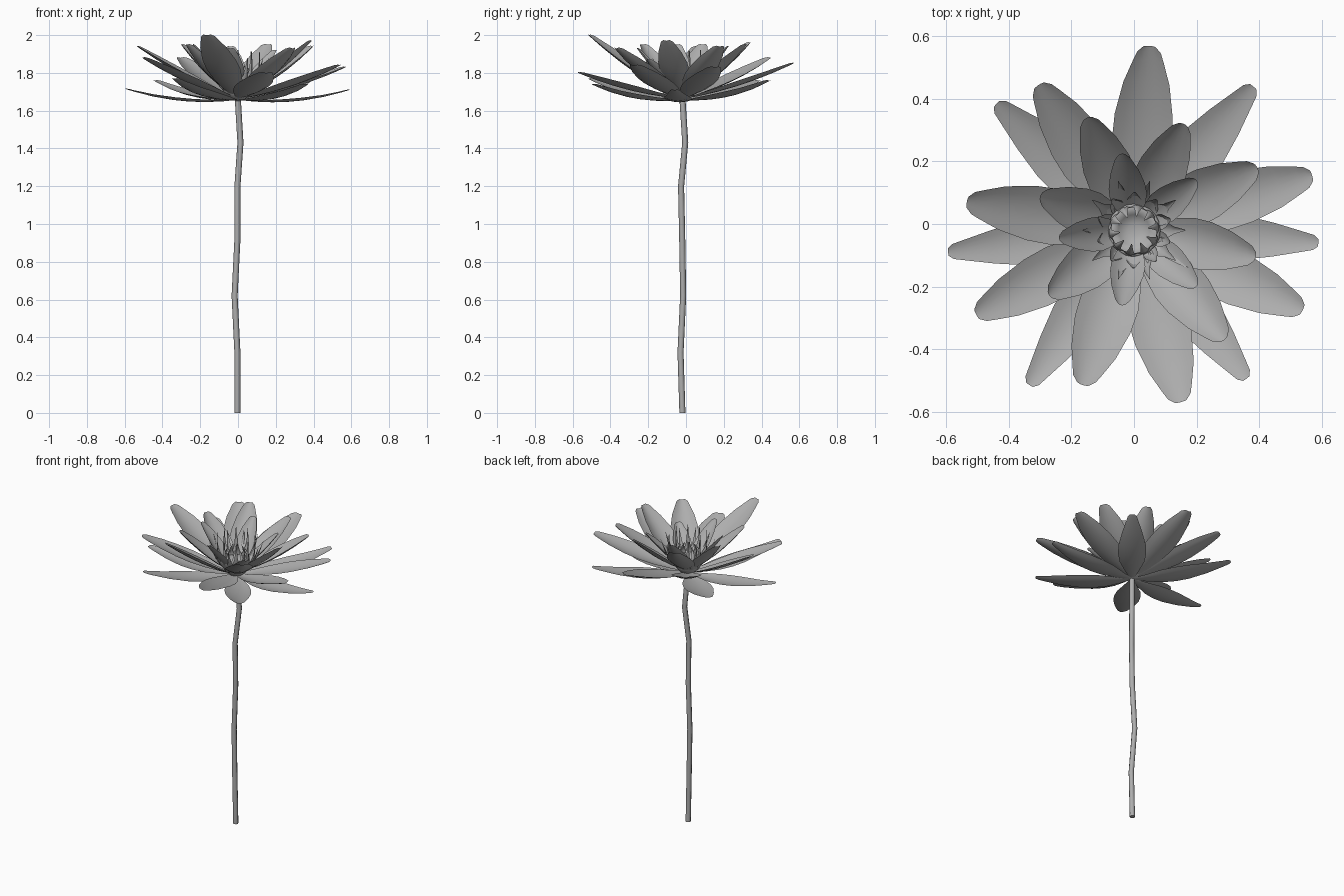
import bpy, bmesh, math
from mathutils import Vector

if "Cube" in bpy.data.objects:
    bpy.data.objects.remove(bpy.data.objects["Cube"])

CX, CY = 0.0, -0.02          # flower axis
PROFILE = [(0, .18), (.12, .45), (.3, .82), (.47, 1), (.62, .98), (.8, .78), (.92, .52), (.97, .4), (1, .2)]
TAPER = [(0, .2), (.12, .5), (.28, .88), (.42, 1), (.56, .97), (.75, .72), (.92, .42), (.975, .32), (1, .16)]
SPIKE = [(0, .6), (.15, .9), (.32, 1), (.48, .85), (.62, .42), (.8, .25), (1, .04)]

GREY = bpy.data.materials.new("mid_grey")
GREY.diffuse_color = (.42, .42, .42, 1)
GREY.use_nodes = True
GREY.node_tree.nodes["Principled BSDF"].inputs["Base Color"].default_value = GREY.diffuse_color


def finish(name, bm):
    me = bpy.data.meshes.new(name)
    bm.to_mesh(me)
    bm.free()
    for p in me.polygons:
        p.use_smooth = True
    me.materials.append(GREY)
    ob = bpy.data.objects.new(name, me)
    bpy.context.collection.objects.link(ob)
    return ob


def leaf(bm, ang, base, ctrl, tip, width, cup, profile, n=6):
    """Cupped blade along a radial quadratic curve; points are (radius, z)."""
    out = Vector((math.cos(ang), math.sin(ang), 0))
    side = Vector((-out.y, out.x, 0))
    up = Vector((0, 0, 1))
    org = Vector((CX, CY, 0))
    a, b, c = Vector(base), Vector(ctrl), Vector(tip)
    rows = []
    for t, w in profile:
        p = a * (1 - t) ** 2 + b * 2 * t * (1 - t) + c * t * t
        d = ((b - a) * (1 - t) + (c - b) * t).normalized()
        nrm = out * -d.y + up * d.x
        half = w * width / 2
        row = []
        for i in range(n + 1):
            s = 2 * i / n - 1
            row.append(bm.verts.new(org + out * p.x + up * p.y + side * half * s
                                    + nrm * cup * half * s * s))
        rows.append(row)
    for r0, r1 in zip(rows, rows[1:]):
        for i in range(n):
            bm.faces.new((r0[i], r1[i], r1[i + 1], r0[i + 1]))


def petals(name, tips, base, sag, cup, profile=PROFILE):
    """One petal per (x, y, z, width) tip position."""
    for k, (x, y, z, w) in enumerate(tips):
        bm = bmesh.new()
        r = math.hypot(x - CX, y - CY)
        zm = base[1] + (z - base[1]) * .5 - sag
        leaf(bm, math.atan2(y - CY, x - CX), base, (r * .52, zm), (r, z), w, cup, profile)
        finish(f"{name}_{k + 1}", bm)


# Stem: gently wavering tube
cu = bpy.data.curves.new("stem", 'CURVE')
cu.dimensions = '3D'
cu.bevel_depth = .016
cu.bevel_resolution = 2
cu.use_fill_caps = True
cu.materials.append(GREY)
path = [(-.003, -.019, 0), (-.003, -.029, .32), (-.018, -.015, .62), (-.003, -.02, .92),
        (-.003, -.026, 1.2), (.013, -.004, 1.43), (-.002, -.02, 1.68)]
sp = cu.splines.new('POLY')
sp.points.add(len(path) - 1)
for pt, co in zip(sp.points, path):
    pt.co = (*co, 1)
bpy.context.collection.objects.link(bpy.data.objects.new("stem", cu))

# Petal layers, from the flat outermost ring inwards
petals("low_petal", [(.59, -.06, 1.71, .15), (.382, .44, 1.76, .17), (-.44, .385, 1.76, .17),
                     (-.595, -.09, 1.715, .15), (-.335, -.515, 1.77, .16), (.36, -.495, 1.74, .16)],
       (.02, 1.655), .065, .2, TAPER)
petals("outer_petal", [(.05, .57, 1.85, .19), (.57, .155, 1.83, .175), (.54, -.275, 1.84, .175),
                       (.15, -.57, 1.80, .19), (-.505, -.29, 1.88, .17), (-.535, .07, 1.94, .18),
                       (-.305, .445, 1.88, .18), (-.165, -.515, 2.0, .19)],
       (.02, 1.665), .045, .25)
petals("middle_petal", [(.395, .18, 1.94, .17), (.16, .32, 1.95, .16), (-.15, .34, 1.96, .16),
                        (-.30, .09, 1.95, .15), (-.27, -.23, 1.95, .15), (.29, -.37, 1.93, .17),
                        (.39, -.105, 1.97, .16)],
       (.02, 1.68), .055, .35)
petals("inner_petal", [(.20, .14, 1.92, .11), (-.04, .225, 1.94, .12), (-.24, -.045, 1.95, .11),
                       (-.04, -.26, 1.93, .11), (.20, -.20, 1.87, .11)],
       (.03, 1.69), .04, .4)

# Stamens: flaring, upright and incurved rings
rings = [("outer_stamens", 10, .0, (.06, 1.69), (.13, 1.74), (.165, 1.88), .055),
         ("upright_stamens", 10, .3, (.06, 1.69), (.135, 1.75), (.12, 1.92), .05),
         ("incurved_stamens", 10, .15, (.06, 1.69), (.11, 1.77), (.045, 1.84), .06)]
for name, count, off, b, c, t, w in rings:
    bm = bmesh.new()
    for i in range(count):
        leaf(bm, off + i * math.tau / count, b, c, t, w, .5, SPIKE, 4)
    finish(name, bm)

# Seed cup in the middle, lathed
bm = bmesh.new()
prof = [(.012, 1.65), (.05, 1.67), (.075, 1.70), (.085, 1.74), (.078, 1.755), (.05, 1.715), (.02, 1.705)]
N = 20
loops = [[bm.verts.new((CX + r * math.cos(i * math.tau / N), CY + r * math.sin(i * math.tau / N), z))
          for i in range(N)] for r, z in prof]
for l0, l1 in zip(loops, loops[1:]):
    for i in range(N):
        j = (i + 1) % N
        bm.faces.new((l0[i], l0[j], l1[j], l1[i]))
bm.faces.new(loops[-1])
bm.faces.new(loops[0][::-1])
finish("seed_cup", bm)
